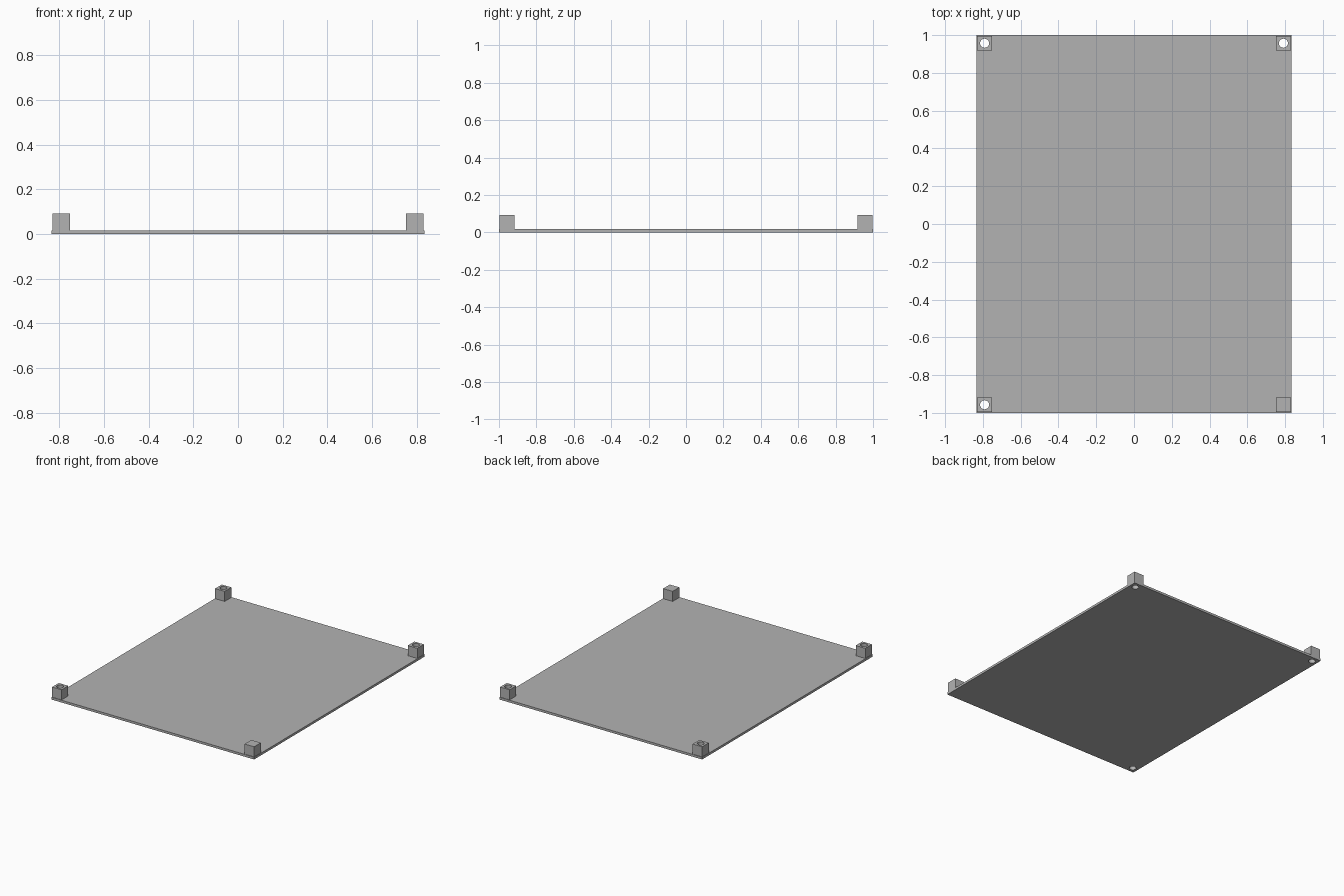
import bpy

cube = bpy.data.objects.get("Cube")
if cube:
    bpy.data.objects.remove(cube, do_unlink=True)

HALF_X, HALF_Y = 0.833, 1.0
PLATE_TOP, POST_TOP = 0.017, 0.092
POST_SIZE, HOLE_RADIUS = 0.078, 0.024
POST_X, POST_Y = 0.791, 0.957

grey = bpy.data.materials.new("plain grey")
grey.use_nodes = True
colour = (0.45, 0.45, 0.45, 1)
grey.diffuse_color = colour
grey.node_tree.nodes["Principled BSDF"].inputs["Base Color"].default_value = colour


def box(name, x, y, z0, z1, sx, sy):
    bpy.ops.mesh.primitive_cube_add(size=1, location=(x, y, (z0 + z1) / 2))
    ob = bpy.context.object
    ob.name = name
    ob.scale = (sx, sy, z1 - z0)
    bpy.ops.object.transform_apply(location=False, rotation=False, scale=True)
    ob.data.materials.append(grey)
    return ob


def drill(ob, cutter):
    mod = ob.modifiers.new("screw hole", 'BOOLEAN')
    mod.operation = 'DIFFERENCE'
    mod.solver = 'EXACT'
    mod.object = cutter
    bpy.context.view_layer.objects.active = ob
    bpy.ops.object.modifier_apply(modifier=mod.name)


# Base plate
plate = box("base_plate", 0, 0, 0, PLATE_TOP, 2 * HALF_X, 2 * HALF_Y)

# Corner posts: all drilled through except the solid front left one
for side, sx in (("left", 1), ("right", -1)):
    for end, sy in (("front", -1), ("back", 1)):
        x, y = sx * POST_X, sy * POST_Y
        post = box(f"{end}_{side}_post", x, y, PLATE_TOP, POST_TOP, POST_SIZE, POST_SIZE)
        if (side, end) == ("left", "front"):
            continue
        bpy.ops.mesh.primitive_cylinder_add(vertices=32, radius=HOLE_RADIUS, depth=0.4, location=(x, y, 0))
        cutter = bpy.context.object
        cutter.data.materials.append(grey)
        drill(post, cutter)
        drill(plate, cutter)
        bpy.data.objects.remove(cutter, do_unlink=True)

# Smooth hole walls, crisp box edges
for ob in bpy.context.scene.objects:
    ob.select_set(ob.type == 'MESH')
bpy.context.view_layer.objects.active = plate
bpy.ops.object.shade_smooth_by_angle()
